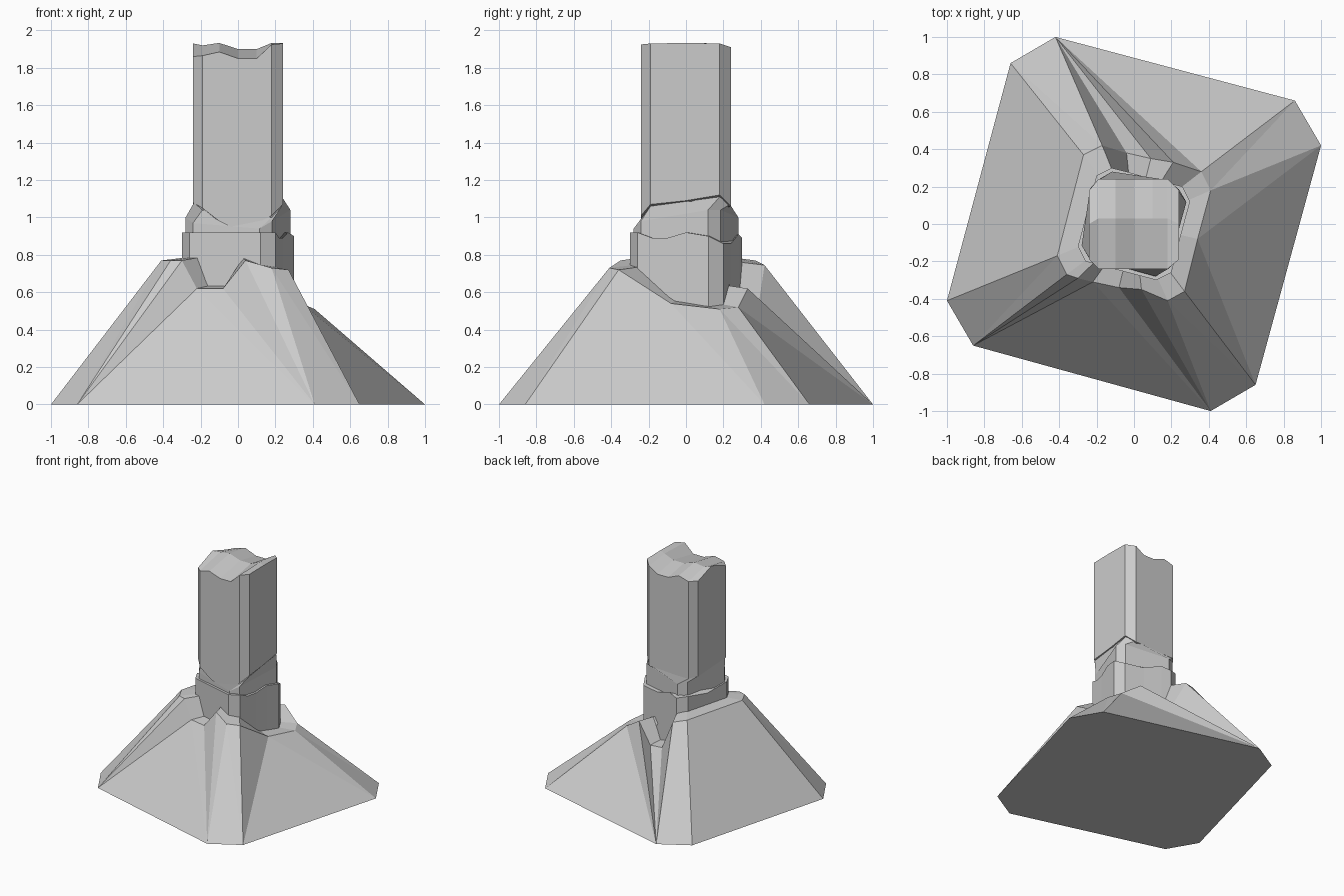
import bpy, bmesh

if "Cube" in bpy.data.objects:
    bpy.data.objects.remove(bpy.data.objects["Cube"])

BASE = [(-1, -.41), (-.86, -.65), (.41, -1), (.65, -.86),
        (1, .42), (.86, .66), (-.42, 1), (-.66, .86)]


def finish(name, bm):
    bmesh.ops.recalc_face_normals(bm, faces=bm.faces)
    me = bpy.data.meshes.new(name)
    bm.to_mesh(me)
    bm.free()
    ob = bpy.data.objects.new(name, me)
    bpy.context.collection.objects.link(ob)
    return ob


def loft(bm, rings):
    """Join rings of equal length with side faces; return the vertex rings."""
    vr = [[bm.verts.new(p) for p in r] for r in rings]
    n = len(vr[0])
    for a, b in zip(vr, vr[1:]):
        for i in range(n):
            j = (i + 1) % n
            bm.faces.new((a[i], a[j], b[j], b[i]))
    return vr


# Earth mound: chamfered square foot rising to a ragged rim.
# Each rim point carries the index of the foot corner it runs down to.
RIM = [(-.41, -.17, .77, 0), (-.36, -.27, .77, 1), (-.30, -.29, .77, 1),
       (-.22, -.31, .62, 1), (-.08, -.34, .62, 2), (.04, -.35, .77, 2),
       (.18, -.41, .73, 2), (.27, -.36, .72, 3), (.34, -.08, .54, 3),
       (.41, .18, .51, 4), (.36, .28, .52, 5), (.21, .33, .62, 6),
       (.09, .35, .455, 6), (-.04, .38, .48, 6), (-.17, .42, .745, 6),
       (-.27, .37, .77, 7)]
bm = bmesh.new()
foot = [bm.verts.new((x, y, 0)) for x, y in BASE]
bm.faces.new(foot[::-1])
outer, inner = loft(bm, [[(x, y, z) for x, y, z, b in RIM],
                         [(x * .7, y * .7, z + .015) for x, y, z, b in RIM]])
bm.faces.new(inner)
for i, (x, y, z, b) in enumerate(RIM):
    j = (i + 1) % len(RIM)
    c = RIM[j][3]
    if b != c:
        bm.faces.new((outer[i], foot[b], foot[c]))
    bm.faces.new((outer[i], foot[c], outer[j]))
finish("mound", bm)

# Lower collar with a chipped top edge
TOP = [(-.30, -.12, .92), (-.26, -.20, .92), (.12, -.30, .92), (.20, -.26, .92),
       (.22, -.18, .89), (.24, -.10, .89), (.267, 0, .92), (.30, .12, .90),
       (.26, .20, .86), (.10, .24, .86), (-.04, .28, .91), (-.12, .30, .89),
       (-.20, .26, .91), (-.25, .07, .88)]
bm = bmesh.new()
rings = loft(bm, [[(x, y, .25) for x, y, z in TOP], TOP])
bm.faces.new(rings[0][::-1])
bm.faces.new(rings[1])
finish("lower_collar", bm)

# Upper collar: sloping rim that closes in under the shaft
rim_z = (1.0, .97, .94, .98, 1.04, 1.04, 1.0, 1.02)
neck = [(-.235, -.19, 1.08), (-.19, -.235, 1.04), (.18, -.235, 1.0), (.235, -.19, 1.06),
        (.235, .18, 1.11), (.18, .235, 1.07), (-.19, .235, 1.05), (-.235, .19, 1.06)]
bm = bmesh.new()
rings = loft(bm, [[(x * .28, y * .28, .8) for x, y in BASE],
                  [(x * .28, y * .28, z) for (x, y), z in zip(BASE, rim_z)], neck])
bm.faces.new(rings[0][::-1])
bm.faces.new(rings[2])
finish("upper_collar", bm)

# Shaft: chamfered square column, broken and wavy on top
XS = (-.19, -.10, 0, .10, .18)
low_front, low_back = (1.05, .98, .93, .97, 1.01), (1.05, 1.05, 1.05, 1.06, 1.06)
top_front, top_back = (1.865, 1.885, 1.85, 1.85, 1.925), (1.875, 1.90, 1.86, 1.86, 1.91)
top_mid = (1.92, 1.933, 1.90, 1.90, 1.933)
YS = (-.19, 0, .18)
low_r, top_r = (1.07, 1.09, 1.12), (1.93, 1.933, 1.93)
low_l, top_l = (1.08, 1.07, 1.06), (1.86, 1.93, 1.87)


def shaft_ring(f, r, b, l):
    ring = [(x, -.24, z) for x, z in zip(XS, f)]
    ring += [(.24, y, z) for y, z in zip(YS, r)]
    ring += [(x, .24, z) for x, z in zip(XS[::-1], b[::-1])]
    return ring + [(-.24, y, z) for y, z in zip(YS[::-1], l[::-1])]


bm = bmesh.new()
bot, top = loft(bm, [shaft_ring(low_front, low_r, low_back, low_l),
                     shaft_ring(top_front, top_r, top_back, top_l)])
bm.faces.new(bot[::-1])
mid = [bm.verts.new((x, .03, z)) for x, z in zip(XS, top_mid)]
front, right, back, left = top[:5], top[5:8], top[8:13][::-1], top[13:][::-1]
for i in range(4):
    bm.faces.new((front[i], front[i + 1], mid[i + 1], mid[i]))
    bm.faces.new((mid[i], mid[i + 1], back[i + 1], back[i]))
for k, side in ((4, right), (0, left)):
    bm.faces.new((front[k], side[0], side[1], mid[k]))
    bm.faces.new((mid[k], side[1], side[2], back[k]))
finish("broken_shaft", bm)
